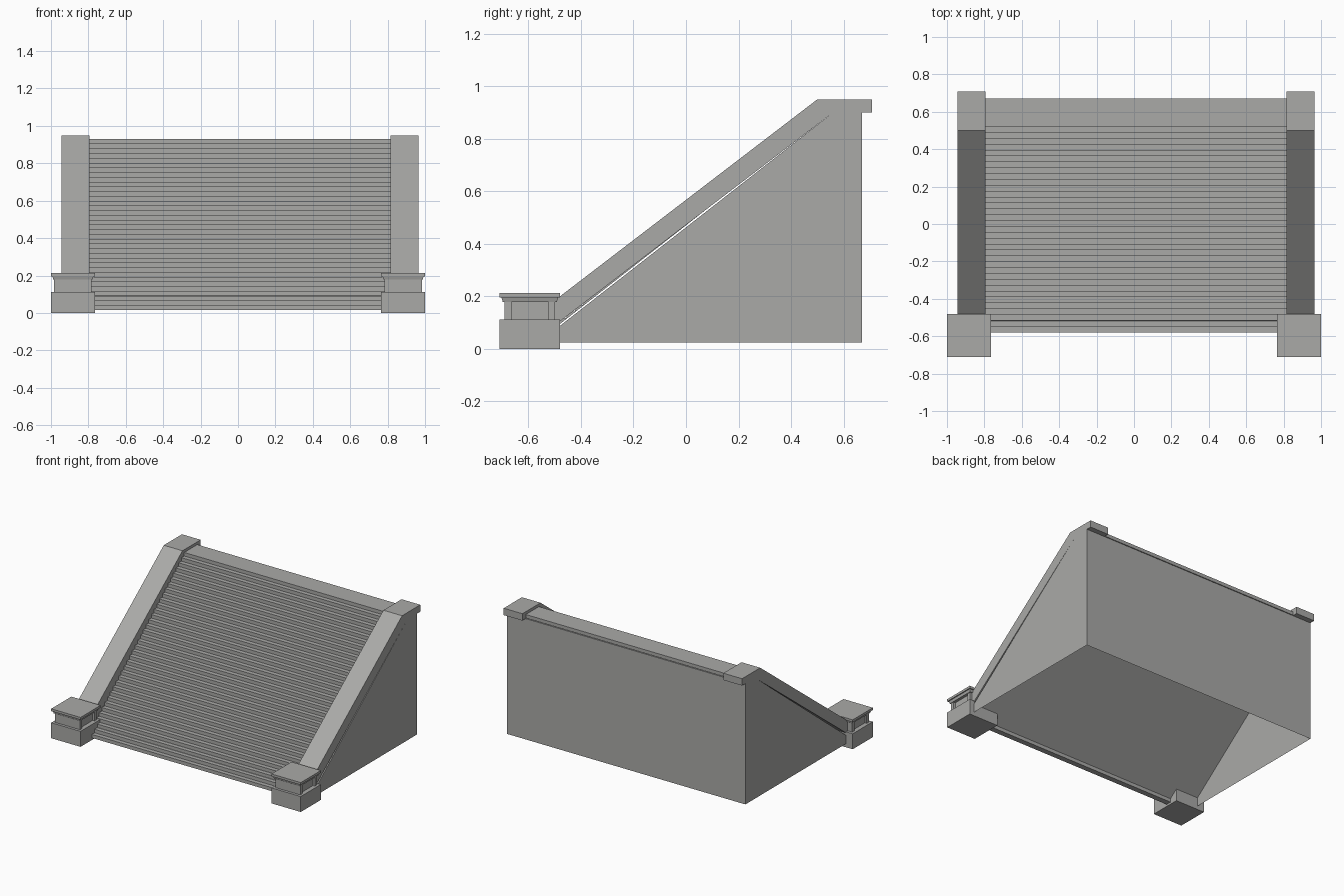
import bpy, bmesh

if "Cube" in bpy.data.objects:
    bpy.data.objects.remove(bpy.data.objects["Cube"])

stone = bpy.data.materials.new("grey_stone")
stone.diffuse_color = (0.4, 0.4, 0.39, 1)
stone.use_nodes = True
stone.node_tree.nodes["Principled BSDF"].inputs["Base Color"].default_value = stone.diffuse_color


def finish(bm, name):
    bmesh.ops.recalc_face_normals(bm, faces=bm.faces)
    me = bpy.data.meshes.new(name)
    bm.to_mesh(me)
    bm.free()
    me.materials.append(stone)
    ob = bpy.data.objects.new(name, me)
    bpy.context.collection.objects.link(ob)
    return ob


def prism(name, profile, x0, x1, open_bottom=False):
    """Extrude a (y, z) profile along x."""
    bm = bmesh.new()
    face = bm.faces.new([bm.verts.new((x0, y, z)) for y, z in profile])
    ext = bmesh.ops.extrude_face_region(bm, geom=[face], use_keep_orig=True)
    for v in ext["geom"]:
        if isinstance(v, bmesh.types.BMVert):
            v.co.x = x1
    bmesh.ops.recalc_face_normals(bm, faces=bm.faces)
    if open_bottom:
        low = [f for f in bm.faces if all(v.co.z < 0.03 for v in f.verts)]
        bmesh.ops.delete(bm, geom=low, context='FACES_ONLY')
    return finish(bm, name)


def box(bm, cx, cy, hx, hy, z0, z1, flare=0):
    """Box with half sizes; flare widens the top."""
    r = bmesh.ops.create_cube(bm, size=2)
    for v in r["verts"]:
        top = v.co.z > 0
        f = flare if top else 0
        v.co = (cx + v.co.x * (hx + f), cy + v.co.y * (hy + f), z1 if top else z0)


# hollow wedge body, open underneath
prism("stair_body", [(-0.56, 0.025), (0.56, 0.9), (0.67, 0.9), (0.67, 0.025)],
      -0.945, 0.965, open_bottom=True)

# flight of steps
N, y0, z0 = 36, -0.58, 0.015
run, rise = 1.10 / (N - 1), 0.915 / N
steps = []
for i in range(N):
    steps.append((y0 + i * run, z0 + i * rise))
    steps.append((y0 + i * run, z0 + (i + 1) * rise))
steps += [(0.67, 0.93), (0.67, 0.905), (0.555, 0.905), (-0.54, 0.0495), (-0.54, z0)]
prism("steps", steps, -0.795, 0.815)

# sloping side rails with a level top end
rail = [(-0.51, 0.082), (-0.51, 0.177), (0.50, 0.95), (0.708, 0.95),
        (0.708, 0.9), (0.56, 0.9), (0, 0.472)]
for side, x in (("left", -0.945), ("right", 0.815)):
    prism(side + "_rail", rail, x, x + 0.15)

# pedestals at the foot of each rail
for side, cx in (("left", -0.8825), ("right", 0.8825)):
    cy = -0.595
    bm = bmesh.new()
    box(bm, cx, cy, 0.1175, 0.115, 0, 0.112)
    box(bm, cx, cy, 0.085, 0.075, 0.112, 0.18)
    for s in (-1, 1):
        box(bm, cx, cy + s * 0.083, 0.1, 0.0125, 0.112, 0.18)
    box(bm, cx, cy, 0.105, 0.103, 0.178, 0.196, flare=0.005)
    box(bm, cx, cy, 0.1175, 0.115, 0.196, 0.213)
    finish(bm, side + "_pedestal")
